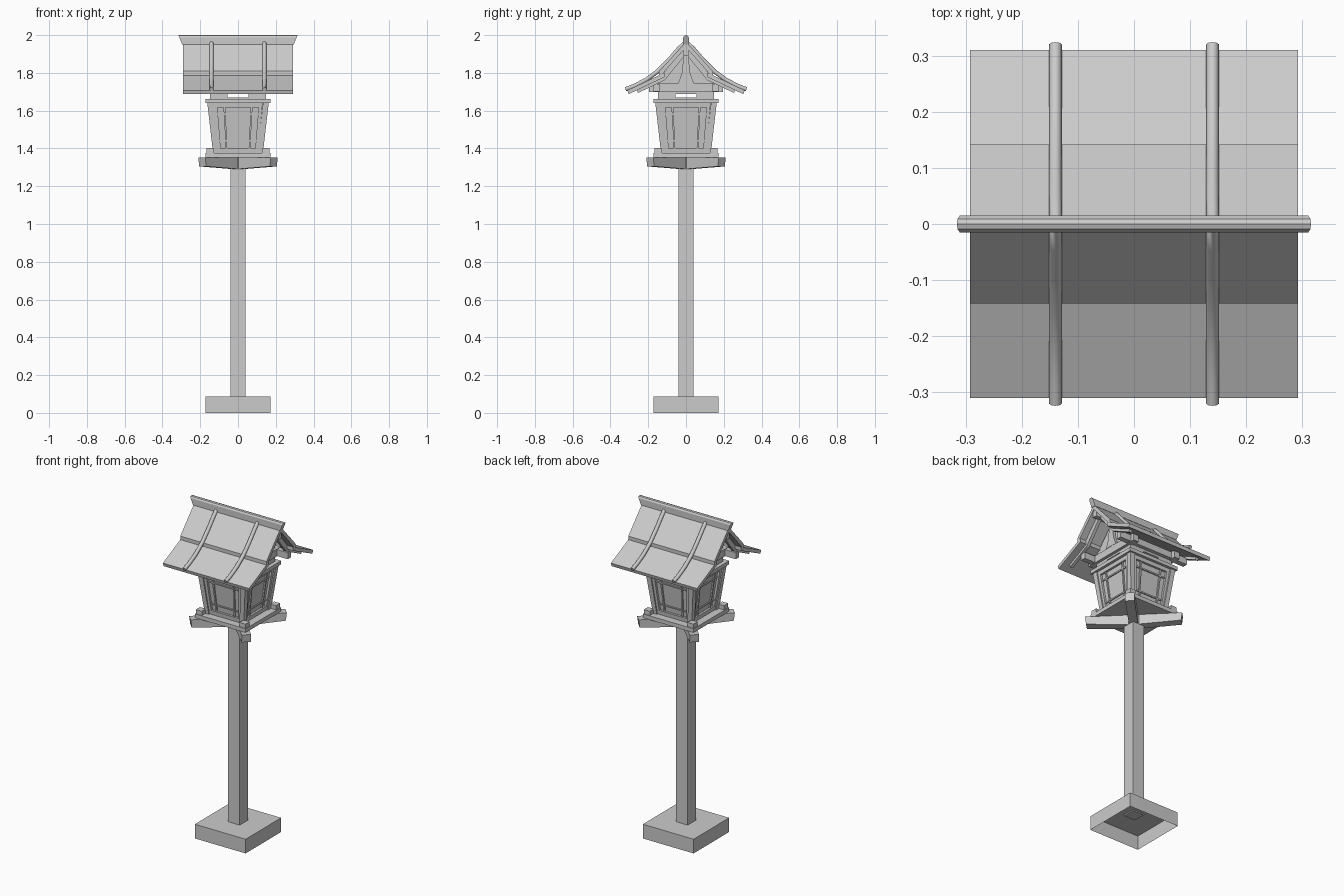
import bpy, bmesh, math
from mathutils import Matrix

if "Cube" in bpy.data.objects:
    bpy.data.objects.remove(bpy.data.objects["Cube"])

CUBE_FACES = [(0, 1, 2, 3), (4, 5, 6, 7), (0, 1, 5, 4), (1, 2, 6, 5), (2, 3, 7, 6), (3, 0, 4, 7)]


def finish(name, bm):
    bmesh.ops.recalc_face_normals(bm, faces=bm.faces)
    me = bpy.data.meshes.new(name)
    bm.to_mesh(me)
    bm.free()
    ob = bpy.data.objects.new(name, me)
    bpy.context.collection.objects.link(ob)
    return ob


def hexa(bm, low, high):
    vs = [bm.verts.new(p) for p in low + high]
    for f in CUBE_FACES:
        bm.faces.new([vs[i] for i in f])


def add_box(bm, x0, x1, y0, y1, z0, z1):
    ring = [(x0, y0), (x1, y0), (x1, y1), (x0, y1)]
    hexa(bm, [(x, y, z0) for x, y in ring], [(x, y, z1) for x, y in ring])


def boxes(name, *dims):
    bm = bmesh.new()
    for d in dims:
        add_box(bm, *d)
    return finish(name, bm)


def four_sides(bm):
    """Repeat what is built on the front (-y) on all four sides."""
    src = bm.verts[:] + bm.edges[:] + bm.faces[:]
    for k in (1, 2, 3):
        geo = bmesh.ops.duplicate(bm, geom=src)["geom"]
        bmesh.ops.rotate(bm, verts=[g for g in geo if isinstance(g, bmesh.types.BMVert)],
                         cent=(0, 0, 0), matrix=Matrix.Rotation(k * math.pi / 2, 3, 'Z'))


def ring_of(name, *dims):
    bm = bmesh.new()
    for d in dims:
        add_box(bm, *d)
    four_sides(bm)
    return finish(name, bm)


def prism(name, profile, spans, mirror=False):
    """Extrude a (y, z) profile along x over each span."""
    bm = bmesh.new()
    for side in ((1, -1) if mirror else (1,)):
        for x0, x1 in spans:
            a = [bm.verts.new((x0, side * y, z)) for y, z in profile]
            b = [bm.verts.new((x1, side * y, z)) for y, z in profile]
            bm.faces.new(a)
            bm.faces.new(b)
            for i in range(len(a)):
                j = (i + 1) % len(a)
                bm.faces.new((a[i], a[j], b[j], b[i]))
    return finish(name, bm)


# Base, open underneath
bm = bmesh.new()
add_box(bm, -.172, .172, -.172, .172, 0, .087)
bottom = [f for f in bm.faces if all(v.co.z < .01 for v in f.verts)]
bmesh.ops.delete(bm, geom=bottom, context='FACES')
finish("base", bm)

# Post
boxes("post", (-.039, .039, -.039, .039, .08, 1.352))

# Diagonal support arms
arm = [(-.271, 1.353), (-.265, 1.305), (-.04, 1.292), (.04, 1.292), (.265, 1.305), (.271, 1.353)]
for name, ang in (("arm_a", 45), ("arm_b", 135)):
    prism(name, arm, [(-.026, .026)]).rotation_euler.z = math.radians(ang)

# Floor plate and pillar feet
boxes("floor_plate", (-.172, .172, -.172, .172, 1.352, 1.376))
ring_of("pillar_feet", (-.168, -.128, -.168, -.128, 1.375, 1.402))

# Flared lamp house
ZB, ZT = 1.375, 1.645


def wall_bar(bm, u0, u1, z0, z1, inset, thick):
    """Bar on the sloping front wall; u is a fraction of the half width."""
    def ring(z):
        d = .132 + (.163 - .132) * (z - ZB) / (ZT - ZB)
        o, i = -(d - inset), -(d - inset - thick)
        return [(u0 * d, o, z), (u1 * d, o, z), (u1 * d, i, z), (u0 * d, i, z)]
    hexa(bm, ring(z0), ring(z1))


def wall_part(name, bars):
    bm = bmesh.new()
    for b in bars:
        wall_bar(bm, *b)
    four_sides(bm)
    return finish(name, bm)


wall_part("corner_pillars", [(-1, -.8, ZB, ZT, 0, .03)])
wall_part("wall_panels", [(-.85, .85, ZB, ZT, .02, .006)])
wall_part("panel_frames", [(-.8, -.68, ZB, ZT, .007, .016), (.68, .8, ZB, ZT, .007, .016),
                           (-.68, .68, ZB, 1.402, .007, .016), (-.68, .68, 1.617, ZT, .007, .016)])
wall_part("lattice_uprights", [(u - .03, u + .03, 1.40, 1.62, .012, .01) for u in (-.45, .45)])
wall_part("lattice_crossbars", [(-.7, .7, z - .004, z + .004, .013, .01) for z in (1.44, 1.58)])

# Top rail and vented band under the roof
ring_of("top_rail", (-.172, .142, -.172, -.142, 1.64, 1.662))
ring_of("vent_band", (-.148, -.055, -.148, -.122, 1.66, 1.702), (.055, .122, -.148, -.122, 1.66, 1.702),
        (-.06, .06, -.148, -.122, 1.66, 1.67), (-.06, .06, -.148, -.122, 1.688, 1.702))

# Roof beams
boxes("cross_beams", *[(x - .018, x + .018, -.195, .195, 1.70, 1.745) for x in (-.148, .148)])
boxes("wall_plates", *[(-.24, .24, y - .016, y + .016, 1.702, 1.742) for y in (-.155, .155)])
boxes("ridge_beam", (-.285, .285, -.014, .014, 1.89, 1.935))

# Gables: wall, flared king post and bargeboards
prism("gable_walls", [(-.15, 1.74), (.15, 1.74), (.12, 1.785), (0, 1.92), (-.12, 1.785)],
      [(-.15, -.135), (.135, .15)])
half = [(.042, 1.745), (.032, 1.77), (.022, 1.80), (.012, 1.89)]
prism("king_posts", half + [(0, 1.92)] + [(-y, z) for y, z in reversed(half)],
      [(-.168, -.148), (.148, .168)])
prism("bargeboards", [(0, 1.945), (.13, 1.785), (.26, 1.715), (.255, 1.693), (.112, 1.762), (0, 1.90)],
      [(-.25, -.23), (.23, .25)], mirror=True)

# Roof slabs, steep above and shallow below
prism("upper_roof", [(0, 1.965), (.142, 1.809), (.142, 1.787), (.132, 1.787), (0, 1.935)],
      [(-.292, .292)], mirror=True)
prism("lower_roof", [(.115, 1.800), (.31, 1.708), (.304, 1.687), (.115, 1.777)],
      [(-.292, .292)], mirror=True)

# Curved roof ribs
side = [(.32, 1.713), (.27, 1.732), (.21, 1.764), (.15, 1.808), (.09, 1.868), (.04, 1.926), (0, 1.97)]
path = side + [(-y, z) for y, z in reversed(side[:-1])]
for name, x in (("left_rib", -.14), ("right_rib", .14)):
    cu = bpy.data.curves.new(name, 'CURVE')
    cu.dimensions = '3D'
    cu.bevel_depth = .0115
    cu.bevel_resolution = 2
    cu.use_fill_caps = True
    sp = cu.splines.new('POLY')
    sp.points.add(len(path) - 1)
    for p, (y, z) in zip(sp.points, path):
        p.co = (x, y, z, 1)
    ob = bpy.data.objects.new(name, cu)
    bpy.context.collection.objects.link(ob)
    bpy.ops.object.select_all(action='DESELECT')
    ob.select_set(True)
    bpy.context.view_layer.objects.active = ob
    bpy.ops.object.convert(target='MESH')
    bpy.ops.object.shade_smooth_by_angle(angle=math.radians(50))

# Rounded ridge cap with slanted ends
cap = prism("ridge_cap", [(-.015, 1.95), (-.015, 1.988), (-.009, 1.997), (0, 2.0),
                          (.009, 1.997), (.015, 1.988), (.015, 1.95)], [(-.295, .295)])
for v in cap.data.vertices:
    v.co.x *= 1 + .07 * (v.co.z - 1.95) / .05
